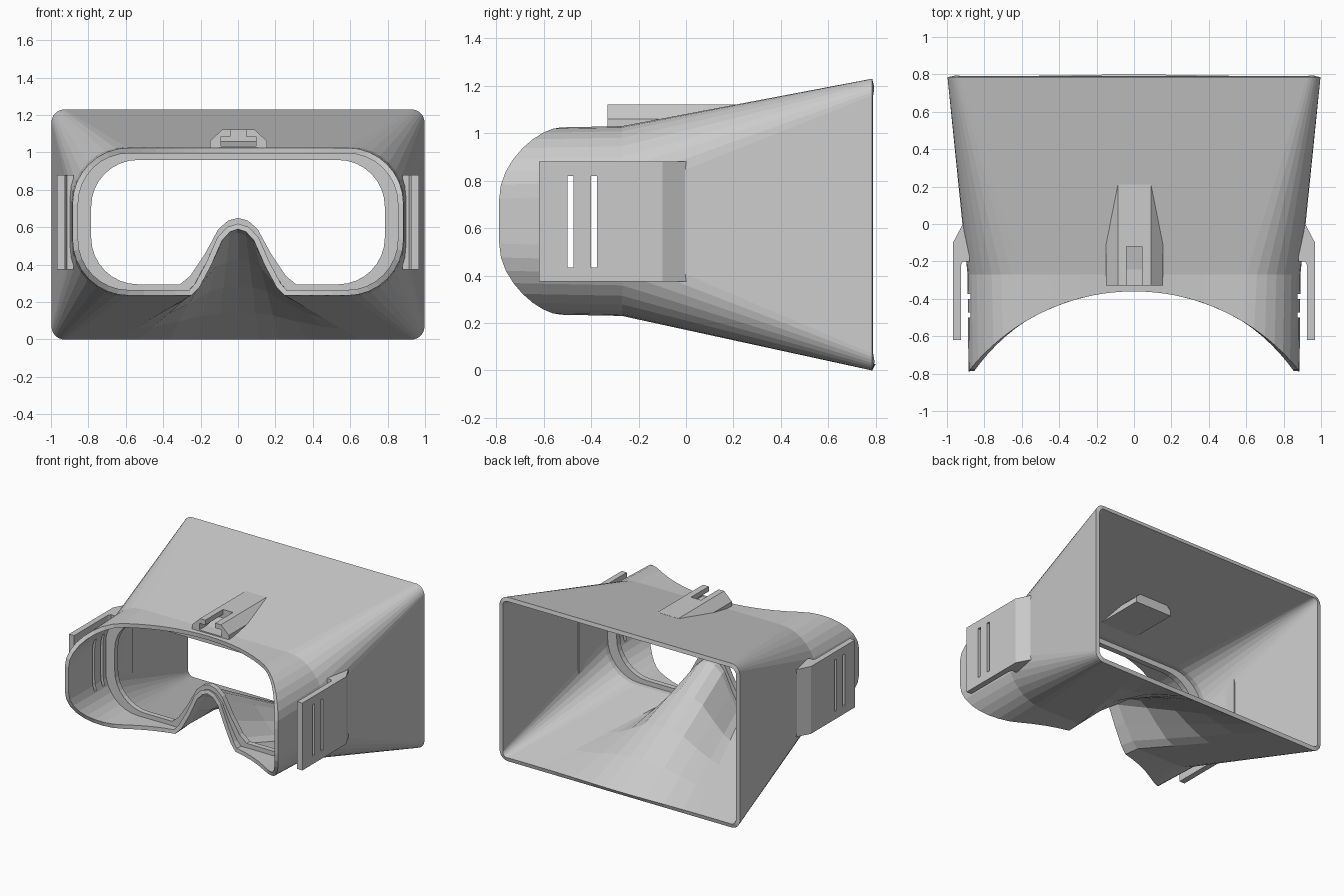
import bpy, bmesh, math
from mathutils import Vector

cube = bpy.data.objects.get("Cube")
if cube:
    bpy.data.objects.remove(cube, do_unlink=True)

grey = bpy.data.materials.new("plain grey")
grey.use_nodes = True
colour = (0.6, 0.6, 0.6, 1)
grey.diffuse_color = colour
grey.node_tree.nodes["Principled BSDF"].inputs["Base Color"].default_value = colour


def make_object(name, bm):
    bmesh.ops.recalc_face_normals(bm, faces=bm.faces)
    mesh = bpy.data.meshes.new(name)
    bm.to_mesh(mesh)
    bm.free()
    mesh.materials.append(grey)
    obj = bpy.data.objects.new(name, mesh)
    bpy.context.collection.objects.link(obj)
    return obj


def apply_modifiers(obj):
    graph = bpy.context.evaluated_depsgraph_get()
    mesh = bpy.data.meshes.new_from_object(obj.evaluated_get(graph))
    obj.modifiers.clear()
    obj.data = mesh


def cut(obj, cutter):
    mod = obj.modifiers.new("cut", "BOOLEAN")
    mod.operation, mod.solver, mod.object = "DIFFERENCE", "EXACT", cutter
    apply_modifiers(obj)


def add_box(bm, lo, hi):
    lo, hi = Vector(lo), Vector(hi)
    box = bmesh.ops.create_cube(bm, size=1)["verts"]
    for v in box:
        v.co = (lo + hi) / 2 + v.co * (hi - lo)


def prism(name, points, offset):
    """Extrude a closed 3D polygon along an offset."""
    bm = bmesh.new()
    face = bm.faces.new([bm.verts.new(p) for p in points])
    new = bmesh.ops.extrude_face_region(bm, geom=[face], use_keep_orig=True)["geom"]
    bmesh.ops.translate(bm, vec=offset, verts=[g for g in new if isinstance(g, bmesh.types.BMVert)])
    return make_object(name, bm)


# Nose notch as fractions of its half width and height
NOTCH = [(1, 0), (0.82, 0.13), (0.57, 0.46), (0.34, 0.83), (0.17, 0.96), (0, 1)]


def outline(hx, top, low, r, notch_w, notch_h):
    """Closed x-z loop: rounded rectangle with a nose notch in its lower edge."""
    half = [((hx - r) * i / 8, top) for i in range(8)]
    for cz, start in ((top - r, 90), (low + r, 0)):
        for i in range(9):
            a = math.radians(start - 90 * i / 8)
            half.append((hx - r + r * math.cos(a), cz + r * math.sin(a)))
    foot = hx - r
    half += [(foot + (notch_w - foot) * i / 4, low) for i in range(1, 4)]
    half += [(notch_w * fx, low + notch_h * fz) for fx, fz in NOTCH]
    return half + [(-x, z) for x, z in half[-2:0:-1]]


def loft(loops):
    bm = bmesh.new()
    rows = [[bm.verts.new(p) for p in loop] for loop in loops]
    n = len(rows[0])
    for a, b in zip(rows, rows[1:]):
        for i in range(n):
            j = (i + 1) % n
            bm.faces.new((a[i], a[j], b[j], b[i]))
    return bm


def face_curve(x):
    """Front edge wraps around the face."""
    return -0.36 - (1.13 - math.sqrt(1.13 ** 2 - x * x))


# Main shell: curved face edge, eye section, flare to a rectangular rear
face = outline(0.885, 1.025, 0.235, 0.3, 0.25, 0.355)
eye = outline(0.89, 1.03, 0.23, 0.29, 0.26, 0.34)
rear = outline(0.997, 1.23, 0.0, 0.07, 0.65, 0)
loops = [[(x, face_curve(x), z) for x, z in face]]
for t in (0, 0.25, 0.5, 0.75, 1):
    loops.append([(a[0] + (b[0] - a[0]) * t, -0.27 + 1.055 * t, a[1] + (b[1] - a[1]) * t)
                  for a, b in zip(eye, rear)])
shell = make_object("visor_shell", loft(loops))
wall = shell.modifiers.new("wall", "SOLIDIFY")
wall.thickness, wall.offset = 0.03, -1
apply_modifiers(shell)

# Inner flange around the eye opening
outer = outline(0.875, 1.01, 0.25, 0.29, 0.27, 0.35)
inner = outline(0.785, 0.96, 0.295, 0.25, 0.31, 0.355)
ring = [(outer, -0.34), (inner, -0.34), (inner, -0.30), (outer, -0.30), (outer, -0.34)]
bm = loft([[(x, y, z) for x, z in loop] for loop, y in ring])
bmesh.ops.remove_doubles(bm, verts=bm.verts, dist=0.0001)
make_object("eye_flange", bm)

# Strap slots run through both the side plates and the shell
bm = bmesh.new()
for y in (-0.487, -0.388):
    add_box(bm, (-1.2, y - 0.013, 0.435), (1.2, y + 0.013, 0.82))
slots = make_object("slot_cutter", bm)
slots.hide_render = True
cut(shell, slots)

# Strap plates, standing off the sides
PLATE = [(0.925, -0.62), (0.968, -0.62), (0.968, -0.1), (0.91, 0.01),
         (0.88, 0.01), (0.88, -0.2), (0.915, -0.2), (0.925, -0.22)]
for side, name in ((1, "left_strap_plate"), (-1, "right_strap_plate")):
    plate = prism(name, [(side * x, y, 0.375) for x, y in PLATE], (0, 0, 0.505))
    cut(plate, slots)

# Top strap mount with a T-shaped slot open to the front
MOUNT = [(-0.15, 1.02), (0.155, 1.02), (0.155, 1.06), (0.09, 1.122), (-0.085, 1.122), (-0.15, 1.06)]
mount = prism("top_strap_mount", [(x, -0.33, z) for x, z in MOUNT], (0, 0.54, 0))
TEE = [(-0.09, 1.035), (0.095, 1.035), (0.095, 1.085), (0.042, 1.085),
       (0.042, 1.2), (-0.04, 1.2), (-0.04, 1.085), (-0.09, 1.085)]
tee = prism("tee_cutter", [(x, -0.4, z) for x, z in TEE], (0, 0.28, 0))
cut(mount, tee)

for helper in (slots, tee):
    bpy.data.objects.remove(helper, do_unlink=True)
